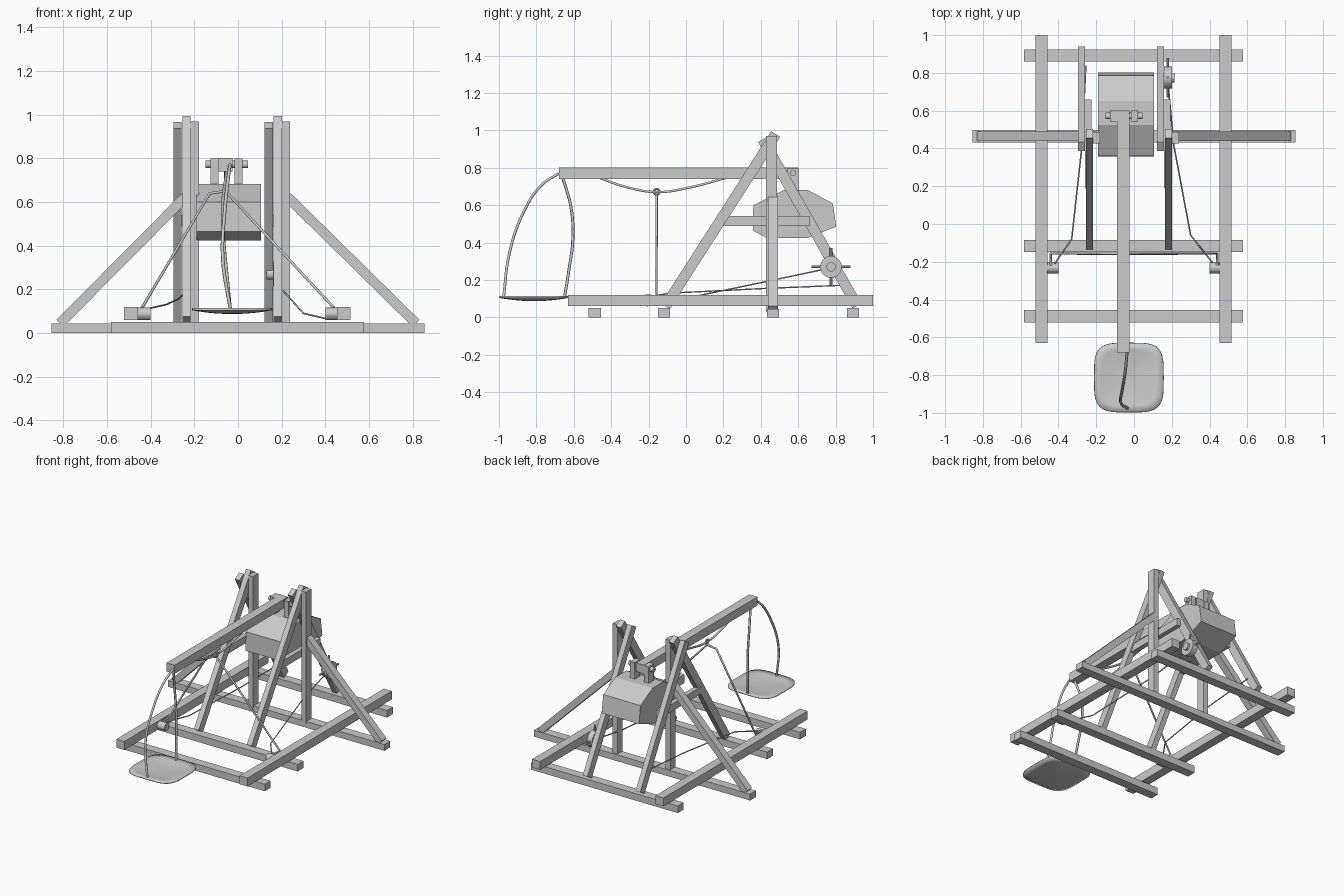
import bpy, bmesh, math
from mathutils import Vector, Matrix

cube = bpy.data.objects.get("Cube")
if cube:
    bpy.data.objects.remove(cube)

grey = bpy.data.materials.new("plain_grey")
grey.use_nodes = True
grey.diffuse_color = (0.6, 0.6, 0.6, 1)
grey.node_tree.nodes["Principled BSDF"].inputs["Base Color"].default_value = (0.6, 0.6, 0.6, 1)


def add_object(name, data):
    ob = bpy.data.objects.new(name, data)
    bpy.context.scene.collection.objects.link(ob)
    data.materials.append(grey)
    return ob


def from_bmesh(name, bm):
    bmesh.ops.recalc_face_normals(bm, faces=bm.faces)
    me = bpy.data.meshes.new(name)
    bm.to_mesh(me)
    bm.free()
    return add_object(name, me)


def beam(name, a, b, width, depth, side=(1, 0, 0)):
    """Timber from a to b; width runs along side, depth across it."""
    a, b, s = Vector(a), Vector(b), Vector(side)
    d = (b - a).normalized()
    t = d.cross(s)
    rot = Matrix((s, t, d)).transposed().to_4x4()
    bm = bmesh.new()
    size = Matrix.Diagonal((width, depth, (b - a).length, 1))
    bmesh.ops.create_cube(bm, size=1, matrix=Matrix.Translation((a + b) / 2) @ rot @ size)
    return from_bmesh(name, bm)


def rod(name, a, b, radius, sides=20):
    a, b = Vector(a), Vector(b)
    bm = bmesh.new()
    mat = Matrix.Translation((a + b) / 2) @ (b - a).to_track_quat('Z', 'Y').to_matrix().to_4x4()
    bmesh.ops.create_cone(bm, cap_ends=True, segments=sides, radius1=radius,
                          radius2=radius, depth=(b - a).length, matrix=mat)
    return from_bmesh(name, bm)


def rope(name, points, radius=0.005, smooth=False):
    cu = bpy.data.curves.new(name, 'CURVE')
    cu.dimensions = '3D'
    cu.bevel_depth = radius
    cu.bevel_resolution = 1
    cu.use_fill_caps = True
    sp = cu.splines.new('BEZIER')
    sp.bezier_points.add(len(points) - 1)
    for p, co in zip(sp.bezier_points, points):
        p.co = co
        p.handle_left_type = p.handle_right_type = 'AUTO' if smooth else 'VECTOR'
    sp.resolution_u = 5 if smooth else 1
    return add_object(name, cu)


# Base frame
for name, x in (("right_rail", -0.49), ("left_rail", 0.485)):
    beam(name, (x, -0.63, 0.09), (x, 1, 0.09), 0.063, 0.06)
for name, y in (("front_sleeper", -0.488), ("middle_sleeper", -0.117), ("rear_sleeper", 0.892)):
    beam(name, (-0.583, y, 0.025), (0.577, y, 0.025), 0.065, 0.05, (0, 1, 0))
beam("outrigger_sleeper", (-0.855, 0.465, 0.022), (0.855, 0.465, 0.022), 0.065, 0.045, (0, 1, 0))

# Two trestles, the same set of timbers shifted across
for side, dx in (("right", 0), ("left", 0.418)):
    beam(side + "_upright", (dx - 0.198, 0.457, 0.03), (dx - 0.198, 0.457, 0.97), 0.037, 0.06)
    beam(side + "_front_leg", (dx - 0.236, -0.11, 0.06), (dx - 0.236, 0.48, 0.98), 0.038, 0.057)
    beam(side + "_rear_leg", (dx - 0.277, 0.915, 0.062), (dx - 0.277, 0.41, 0.952), 0.037, 0.057)
    beam(side + "_trestle_tie", (dx - 0.243, 0.19, 0.515), (dx - 0.243, 0.66, 0.515), 0.034, 0.052)
beam("right_brace", (-0.815, 0.465, 0.045), (-0.215, 0.465, 0.65), 0.052, 0.045, (0, 1, 0))
beam("left_brace", (0.815, 0.465, 0.045), (0.215, 0.465, 0.635), 0.052, 0.045, (0, 1, 0))

# Throwing arm and counterweight hanger
beam("throwing_arm", (-0.057, -0.68, 0.77), (-0.057, 0.6, 0.77), 0.064, 0.062)
for name, x in (("right_hanger", -0.108), ("left_hanger", 0.002)):
    beam(name, (x, 0.572, 0.66), (x, 0.572, 0.8), 0.036, 0.06)
rod("hanger_pin", (-0.15, 0.572, 0.773), (0.045, 0.572, 0.773), 0.017)

# Counterweight: side profile extruded across
profile = [(0.36, 0.6), (0.525, 0.682), (0.65, 0.682), (0.785, 0.61),
           (0.803, 0.485), (0.65, 0.425), (0.43, 0.425), (0.357, 0.465)]
bm = bmesh.new()
face = bm.faces.new([bm.verts.new((-0.19, y, z)) for y, z in profile])
ext = bmesh.ops.extrude_face_region(bm, geom=[face], use_keep_orig=True)
bmesh.ops.translate(bm, vec=(0.295, 0, 0),
                    verts=[v for v in ext["geom"] if isinstance(v, bmesh.types.BMVert)])
from_bmesh("counterweight", bm)

# Winch on the left rear leg
wy, wz = 0.775, 0.27
rod("winch_hub", (0.13, wy, wz), (0.215, wy, wz), 0.025)
rod("winch_wheel", (0.16, wy, wz), (0.2, wy, wz), 0.058, 24)
rod("winch_handle_level", (0.178, wy - 0.105, wz), (0.178, wy + 0.105, wz), 0.007, 8)
rod("winch_handle_upright", (0.178, wy, wz - 0.1), (0.178, wy, wz + 0.1), 0.007, 8)

# Guide drums inside the rails
rod("right_drum", (-0.46, -0.233, 0.088), (-0.4, -0.233, 0.088), 0.028)
rod("left_drum", (0.455, -0.233, 0.088), (0.4, -0.233, 0.088), 0.028)

# Sling pouch: shallow rounded-square dish built from rings
bm = bmesh.new()
count, rings = 48, []
for r in (0.2, 0.4, 0.6, 0.8, 1):
    ring = []
    for i in range(count):
        a = math.tau * i / count
        c, s = math.cos(a), math.sin(a)
        x = math.copysign(abs(c) ** 0.5, c) * r
        y = math.copysign(abs(s) ** 0.5, s) * r
        ring.append(bm.verts.new((-0.027 + 0.183 * x, -0.813 + 0.183 * y, 0.097 + 0.017 * r * r)))
    rings.append(ring)
bm.faces.new(rings[0])
for inner, outer in zip(rings, rings[1:]):
    for i in range(count):
        j = (i + 1) % count
        bm.faces.new((inner[i], outer[i], outer[j], inner[j]))
pouch = from_bmesh("sling_pouch", bm)
solid = pouch.modifiers.new("thickness", 'SOLIDIFY')
solid.thickness = 0.01
solid.offset = -1 if pouch.data.polygons[0].normal.z > 0 else 1
pouch.data.shade_smooth()

# Sling cords
rope("outer_sling_cord", [(-0.037, -0.68, 0.77), (-0.045, -0.77, 0.71), (-0.06, -0.865, 0.57),
                          (-0.07, -0.945, 0.34), (-0.035, -0.975, 0.11)], 0.008, True)
rope("inner_sling_cord", [(-0.05, -0.66, 0.75), (-0.07, -0.615, 0.59), (-0.065, -0.605, 0.42),
                          (-0.05, -0.625, 0.26), (-0.035, -0.65, 0.105)], 0.008, True)

# Pull-down ropes, meeting at a ring under the arm
yy = -0.157
rope("arm_bridle", [(-0.057, -0.46, 0.745), (-0.057, -0.33, 0.7), (-0.057, yy, 0.67),
                    (-0.057, 0.02, 0.695), (-0.057, 0.21, 0.745)], 0.007, True)
bpy.ops.mesh.primitive_torus_add(location=(-0.057, yy, 0.672), rotation=(0, math.pi / 2, 0),
                                 major_radius=0.015, minor_radius=0.006,
                                 major_segments=16, minor_segments=8)
ring = bpy.context.object
ring.name = "bridle_ring"
ring.data.materials.append(grey)
rope("right_pull_rope", [(-0.057, yy, 0.65), (-0.13, yy, 0.64), (-0.44, yy, 0.115),
                         (-0.44, -0.22, 0.115)], 0.007)
rope("left_pull_rope", [(-0.057, yy, 0.65), (0.44, yy, 0.115), (0.44, -0.22, 0.115)], 0.007)
rope("right_winch_rope", [(-0.42, -0.21, 0.11), (-0.33, -0.08, 0.13), (-0.275, 0.42, 0.155),
                          (-0.255, 0.84, 0.172)], 0.004)
rope("left_winch_rope", [(0.42, -0.21, 0.062), (0.3, -0.06, 0.09), (0.21, 0.42, 0.19),
                         (0.18, 0.75, 0.26)], 0.004)
